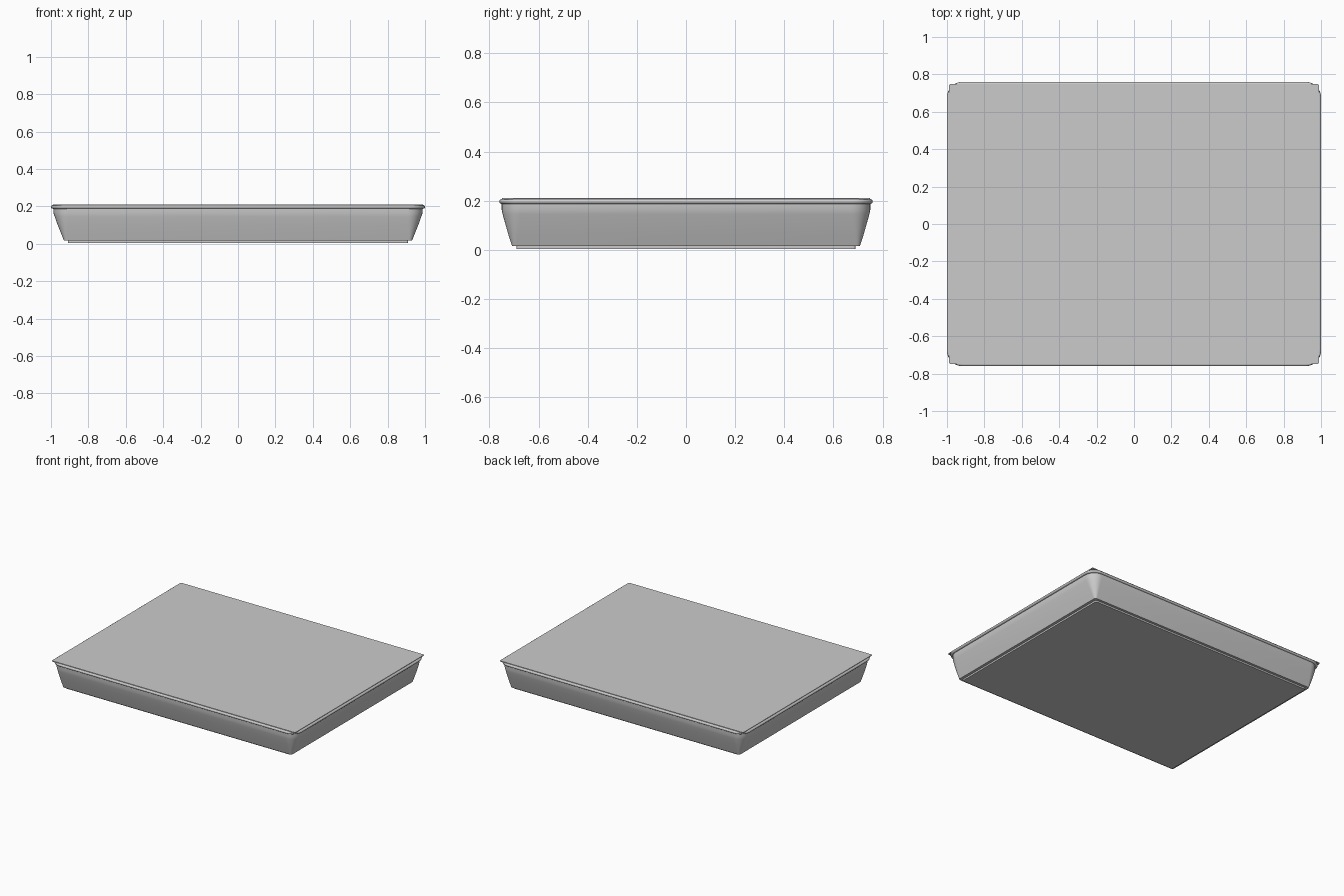
import bpy, bmesh, math

if "Cube" in bpy.data.objects:
    bpy.data.objects.remove(bpy.data.objects["Cube"])


def ring_points(hx, hy, r, z, seg=8):
    """Rounded rectangle outline, counter-clockwise."""
    pts = []
    for sx, sy, start in ((1, 1, 0), (-1, 1, 90), (-1, -1, 180), (1, -1, 270)):
        for i in range(seg + 1):
            a = math.radians(start + 90 * i / seg)
            pts.append((sx * (hx - r) + r * math.cos(a),
                        sy * (hy - r) + r * math.sin(a), z))
    return pts


def loft(name, rings, angle=35):
    """Skin a stack of (half x, half y, corner radius, z) outlines and cap it."""
    bm = bmesh.new()
    loops = [[bm.verts.new(p) for p in ring_points(*r)] for r in rings]
    for low, high in zip(loops, loops[1:]):
        n = len(low)
        for i in range(n):
            j = (i + 1) % n
            bm.faces.new((low[i], low[j], high[j], high[i]))
    bm.faces.new(loops[0][::-1])
    bm.faces.new(loops[-1])
    mesh = bpy.data.meshes.new(name)
    bm.to_mesh(mesh)
    bm.free()
    ob = bpy.data.objects.new(name, mesh)
    bpy.context.collection.objects.link(ob)
    bpy.context.view_layer.objects.active = ob
    ob.select_set(True)
    bpy.ops.object.shade_smooth_by_angle(angle=math.radians(angle))
    ob.select_set(False)
    return ob


# thin foot plate underneath
loft("base_plate", [(0.91, 0.69, 0.01, 0.004), (0.91, 0.69, 0.01, 0.02)])

# body flaring outwards, corners rounder towards the top
loft("tray_body", [
    (0.930, 0.708, 0.015, 0.016),
    (0.948, 0.722, 0.035, 0.06),
    (0.966, 0.735, 0.055, 0.105),
    (0.980, 0.746, 0.072, 0.145),
    (0.987, 0.750, 0.080, 0.165),
    (0.987, 0.750, 0.080, 0.198)])

# rounded bead around the upper edge
bead = []
for k in range(9):
    a = math.radians(-90 + 180 * k / 8)
    off = 0.011 * math.cos(a)
    bead.append((0.989 + off, 0.749 + off, 0.072 + off, 0.197 + 0.010 * math.sin(a)))
loft("rim_bead", bead, 50)

# flat sheet closing the top, nearly square corners
loft("top_sheet", [(0.988, 0.749, 0.008, 0.205), (0.988, 0.749, 0.008, 0.211)])
